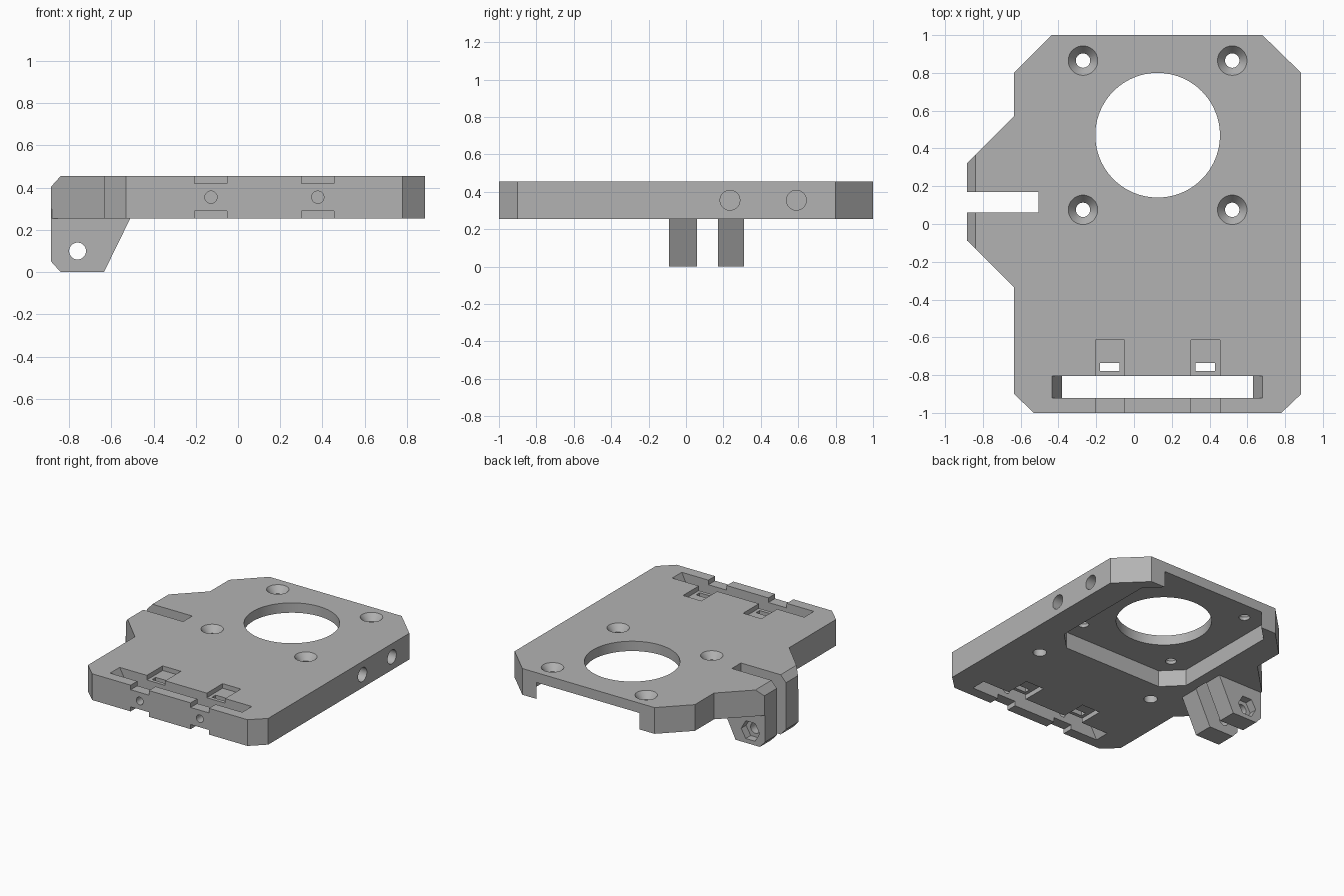
import bpy, bmesh, math

cube = bpy.data.objects.get("Cube")
if cube:
    bpy.data.objects.remove(cube, do_unlink=True)

BOTTOM, TOP = 0.255, 0.455
MID = (BOTTOM + TOP) / 2
MOTOR_X, MOTOR_Y = 0.125, 0.47

grey = bpy.data.materials.new("mid_grey")
grey.use_nodes = True
colour = (0.45, 0.45, 0.45, 1)
grey.diffuse_color = colour
grey.node_tree.nodes["Principled BSDF"].inputs["Base Color"].default_value = colour


def prism(name, axis, points, lo, hi, end_points=None):
    """Extrude a 2D profile along an axis, optionally towards a second profile."""
    place = {"x": lambda a, b, h: (h, a, b),
             "y": lambda a, b, h: (a, h, b),
             "z": lambda a, b, h: (a, b, h)}[axis]
    bm = bmesh.new()
    low = [bm.verts.new(place(a, b, lo)) for a, b in points]
    high = [bm.verts.new(place(a, b, hi)) for a, b in end_points or points]
    bm.faces.new(low)
    bm.faces.new(high)
    for i in range(len(low)):
        j = (i + 1) % len(low)
        bm.faces.new((low[i], low[j], high[j], high[i]))
    bmesh.ops.recalc_face_normals(bm, faces=bm.faces[:])
    mesh = bpy.data.meshes.new(name)
    bm.to_mesh(mesh)
    bm.free()
    mesh.materials.append(grey)
    obj = bpy.data.objects.new(name, mesh)
    bpy.context.collection.objects.link(obj)
    return obj


def ring(a, b, r, n=48):
    return [(a + r * math.cos(math.tau * i / n), b + r * math.sin(math.tau * i / n))
            for i in range(n)]


def rect(a0, a1, b0, b1):
    return [(a0, b0), (a1, b0), (a1, b1), (a0, b1)]


# Main plate with clipped corners and a side ear
plate = prism("mounting_plate", "z", [
    (-0.53, -1), (0.78, -1), (0.885, -0.9), (0.885, 0.8), (0.68, 1), (-0.435, 1),
    (-0.635, 0.8), (-0.635, 0.57), (-0.885, 0.32), (-0.885, -0.085),
    (-0.635, -0.335), (-0.635, -0.9)], BOTTOM, TOP)
helpers = []


def combine(obj, operation="DIFFERENCE"):
    mod = plate.modifiers.new(obj.name, "BOOLEAN")
    mod.operation = operation
    mod.solver = "EXACT"
    mod.object = obj
    obj.hide_render = True
    helpers.append(obj)


def cut(name, axis, points, lo, hi, end_points=None):
    combine(prism(name, axis, points, lo, hi, end_points))


# Clamp lug under the ear
combine(prism("clamp_lug", "y", [
    (-0.885, 0.05), (-0.84, 0), (-0.635, 0), (-0.51, BOTTOM), (-0.51, 0.3),
    (-0.885, 0.3)], -0.09, 0.31), "UNION")

# Ear chamfer, clamp slot, clamp bolt hole and nut pocket
cut("ear_chamfer", "y", [(-0.95, 0.333), (-0.71, 0.6), (-0.95, 0.6)], -0.5, 0.52)
cut("clamp_slot", "z", rect(-1, -0.505, 0.06, 0.17), -0.1, 0.6)
cut("clamp_bolt_hole", "y", ring(-0.76, 0.1, 0.04), -0.2, 0.4)
cut("clamp_nut_pocket", "y", ring(-0.76, 0.1, 0.078, 6), 0.25, 0.4)

# Motor pocket with chamfered corners, open at the back
H, C = 0.55, 0.415
pocket = [(H, -C), (H, C), (C, H), (-C, H), (-H, C), (-H, -C), (-C, -H), (C, -H)]
cut("motor_pocket", "z", [(MOTOR_X + a, MOTOR_Y + b) for a, b in pocket], 0.1, 0.38)
cut("motor_opening", "z", ring(MOTOR_X, MOTOR_Y, 0.33, 96), 0.1, 0.6)

# Countersunk motor screw holes
for sx in (-1, 1):
    for sy in (-1, 1):
        x, y = MOTOR_X + sx * 0.395, MOTOR_Y + sy * 0.395
        cut("motor_screw_hole", "z", ring(x, y, 0.038), 0.1, 0.6)
        cut("countersink", "z", ring(x, y, 0.034), 0.4, TOP + 0.01, ring(x, y, 0.086))

# Blind holes in the side and the underside
for y in (0.235, 0.59):
    cut("side_hole", "x", ring(y, MID, 0.053), 0.69, 1)
for x in (-0.36, 0.64):
    cut("underside_hole", "z", ring(x, -0.25, 0.047), 0.1, 0.37)

# Long front slot, narrowing to its middle height
cut("front_slot", "y", [
    (-0.445, BOTTOM - 0.02), (0.69, BOTTOM - 0.02), (0.63, MID),
    (0.69, TOP + 0.02), (-0.445, TOP + 0.02), (-0.38, MID)], -0.92, -0.805)

# Strap recesses, nut slots and screw holes beside the slot
for x in (-0.128, 0.378):
    strap = rect(x - 0.077, x + 0.077, -1.1, -0.615)
    cut("upper_strap_recess", "z", strap, 0.42, 0.6)
    cut("lower_strap_recess", "z", strap, 0.1, 0.29)
    cut("nut_slot", "z", rect(x - 0.052, x + 0.052, -0.778, -0.735), 0.1, 0.6)
    cut("front_screw_hole", "y", ring(x, MID, 0.029, 32), -1.1, -0.65)

# Bake the cuts and drop the helpers
graph = bpy.context.evaluated_depsgraph_get()
graph.update()
baked = bpy.data.meshes.new_from_object(plate.evaluated_get(graph))
plate.modifiers.clear()
plate.data = baked
plate.data.materials.clear()
plate.data.materials.append(grey)
for face in plate.data.polygons:
    face.material_index = 0
for obj in helpers:
    bpy.data.objects.remove(obj, do_unlink=True)

bpy.ops.object.select_all(action="DESELECT")
plate.select_set(True)
bpy.context.view_layer.objects.active = plate
bpy.ops.object.shade_smooth_by_angle(angle=math.radians(25))
